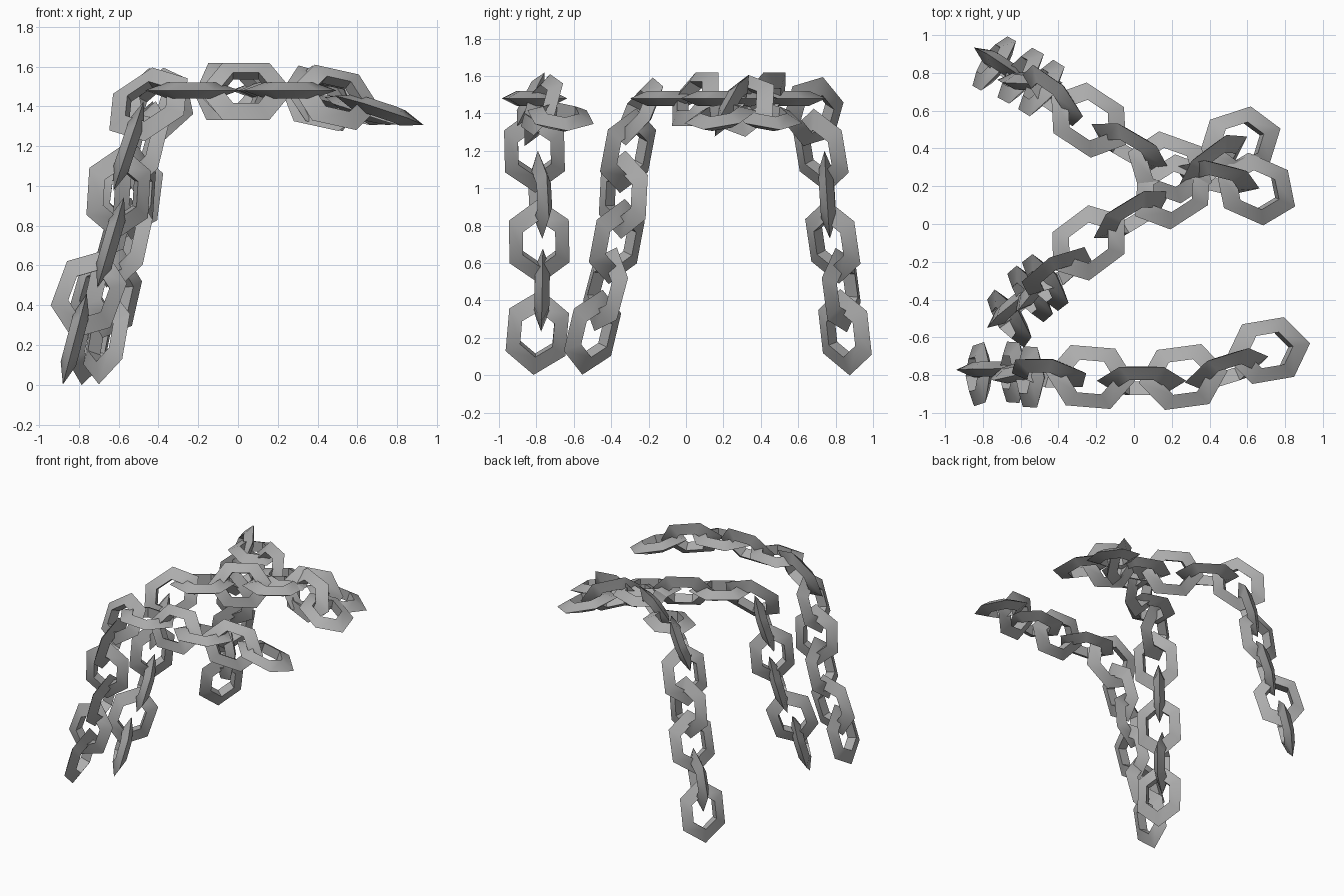
import bpy, bmesh, math
from mathutils import Vector, Matrix

cube = bpy.data.objects.get("Cube")
if cube:
    bpy.data.objects.remove(cube, do_unlink=True)

steel = bpy.data.materials.new("grey_steel")
steel.use_nodes = True
colour = (0.42, 0.42, 0.42, 1)
steel.diffuse_color = colour
steel.node_tree.nodes["Principled BSDF"].inputs["Base Color"].default_value = colour

SIDES, OUTER, INNER, HALF_THICK, STRETCH = 6, 0.185, 0.1, 0.04, 1.28


def link_mesh():
    """Stretched six-sided ring with a triangular section, long axis on x."""
    bm = bmesh.new()
    section = [(OUTER, 0), (INNER, HALF_THICK), (INNER, -HALF_THICK)]
    rings = []
    for i in range(SIDES):
        a = math.tau * i / SIDES
        rings.append([bm.verts.new((r * math.cos(a) * STRETCH, r * math.sin(a), z))
                      for r, z in section])
    for i, ring in enumerate(rings):
        after = rings[(i + 1) % SIDES]
        for j in range(3):
            k = (j + 1) % 3
            bm.faces.new((ring[j], after[j], after[k], ring[k]))
    bmesh.ops.recalc_face_normals(bm, faces=bm.faces)
    mesh = bpy.data.meshes.new("chain_link")
    bm.to_mesh(mesh)
    bm.free()
    mesh.materials.append(steel)
    return mesh


def build_chain(name, heading, points, hang_roll):
    """One link per inner point, alternate links turned a quarter about the path."""
    pts = [Vector(p) for p in points]
    heading = Vector(heading)
    rolls = {2: 27, 4: 27, 6: 27, 8: hang_roll}
    lean = {6: 0.1, 8: -0.06}
    for i in range(1, len(pts) - 1):
        axis = pts[i + 1] - pts[i - 1] + heading * lean.get(i, 0)
        if i in (3, 5):  # these links lie level
            axis.z = 0
        axis.normalize()
        ahead = axis if i < 6 else heading
        side = Vector((0, 0, 1)).cross(ahead)
        side = (side - axis * side.dot(axis)).normalized()
        side = Matrix.Rotation(math.radians(rolls.get(i, 0)), 3, axis) @ side
        up = axis.cross(side)
        width, normal = (side, up) if i % 2 else (up, -side)
        ob = bpy.data.objects.new(f"{name}_link_{i}", link_mesh())
        bpy.context.collection.objects.link(ob)
        rot = Matrix((axis, width, normal)).transposed().to_4x4()
        ob.matrix_world = Matrix.Translation(pts[i]) @ rot
        links.append(ob)


links = []
# Each path runs from the raised end to the hanging end; end points only steer
build_chain("front_chain", (-1, 0, 0), [
    (.96, -.69, 1.29), (.71, -.67, 1.38), (.49, -.77, 1.445), (.26, -.81, 1.48),
    (.04, -.83, 1.475), (-.23, -.81, 1.48), (-.45, -.79, 1.41), (-.55, -.81, 1.2),
    (-.6, -.78, .965), (-.64, -.785, .715), (-.75, -.77, .455), (-.82, -.795, .23),
    (-.87, -.81, 0)], -15)
build_chain("middle_chain", (-.8, -.59, 0), [
    (.86, .47, 1.3), (.56, .435, 1.38), (.415, .325, 1.44), (.205, .17, 1.48),
    (-.01, .05, 1.475), (-.24, -.1, 1.48), (-.41, -.25, 1.41), (-.47, -.31, 1.2),
    (-.52, -.335, .965), (-.55, -.37, .715), (-.63, -.43, .46), (-.66, -.5, .23),
    (-.71, -.54, 0)], -15)
build_chain("back_chain", (-.81, .58, 0), [
    (.88, .05, 1.3), (.645, .185, 1.38), (.44, .245, 1.44), (.19, .3, 1.48),
    (-.02, .41, 1.475), (-.24, .55, 1.48), (-.43, .68, 1.41), (-.49, .72, 1.2),
    (-.55, .755, .965), (-.6, .785, .715), (-.69, .83, .455), (-.74, .85, .23),
    (-.78, .88, 0)], -35)

# Broad faces blend around each ring, ridges and inner corners stay crisp
bpy.ops.object.select_all(action='DESELECT')
for ob in links:
    ob.select_set(True)
bpy.context.view_layer.objects.active = links[0]
bpy.ops.object.shade_smooth_by_angle(angle=math.radians(40))
